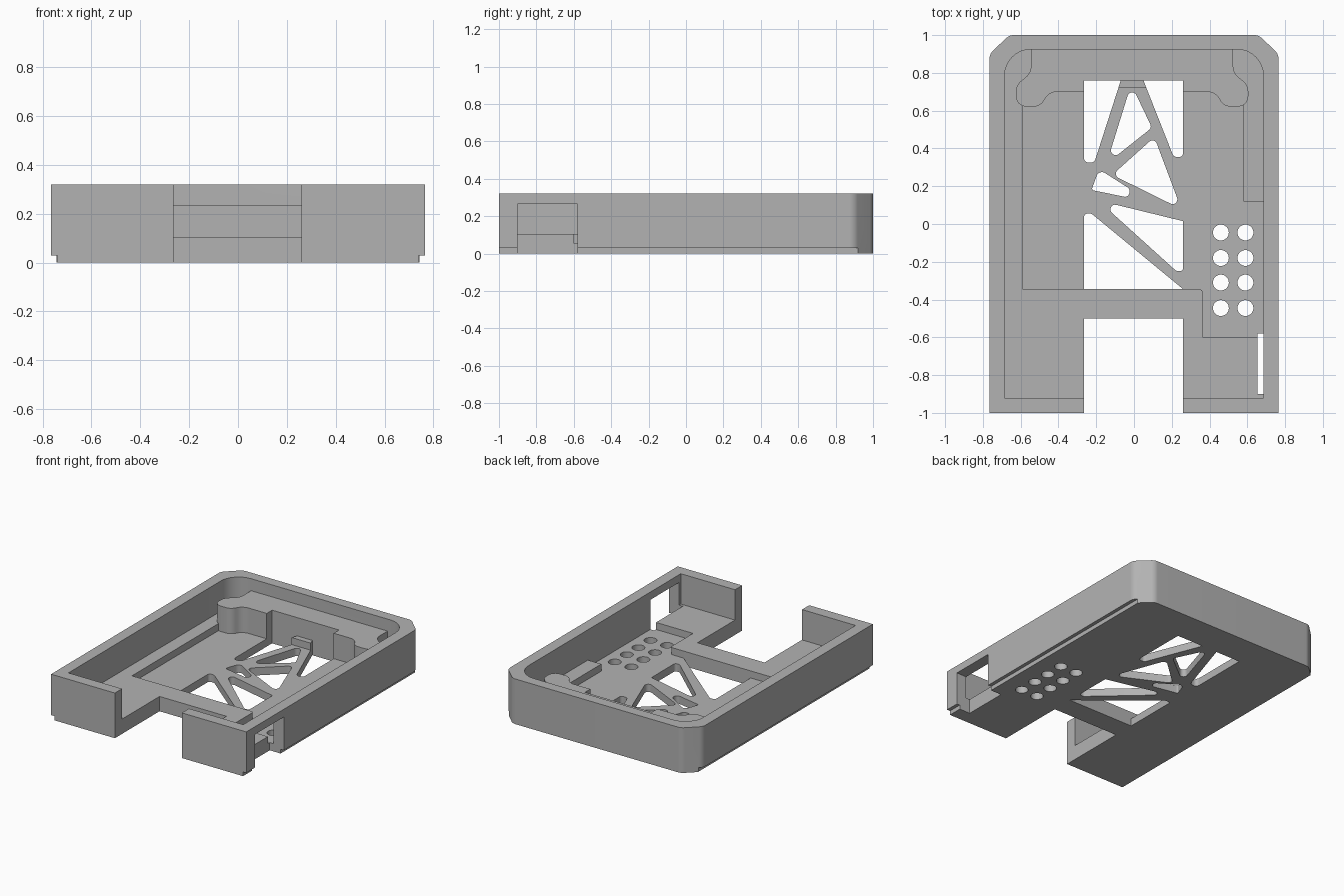
import bpy
import bmesh
import math
from mathutils import Vector

cube = bpy.data.objects.get("Cube")
if cube:
    bpy.data.objects.remove(cube, do_unlink=True)

GREY = (0.45, 0.45, 0.45, 1.0)
grey = bpy.data.materials.new("plain grey")
grey.use_nodes = True
grey.diffuse_color = GREY
grey.node_tree.nodes["Principled BSDF"].inputs["Base Color"].default_value = GREY


def fillet(corners, steps=8):
    """Outline from (x, y) or (x, y, radius) corners, with round arcs."""
    outline = []
    n = len(corners)
    for i, c in enumerate(corners):
        p = Vector(c[:2])
        if len(c) < 3:
            outline.append(p)
            continue
        a = Vector(corners[i - 1][:2]) - p
        b = Vector(corners[(i + 1) % n][:2]) - p
        limit = 0.48 * min(a.length, b.length)
        u, v = a.normalized(), b.normalized()
        half = u.angle(v) / 2
        t = min(c[2] / math.tan(half), limit)
        r = t * math.tan(half)
        centre = p + (u + v).normalized() * (r / math.sin(half))
        start = (p + u * t - centre).normalized()
        end = (p + v * t - centre).normalized()
        for k in range(steps + 1):
            outline.append(centre + start.slerp(end, k / steps) * r)
    return outline


def prism(name, corners, z0, z1):
    bm = bmesh.new()
    face = bm.faces.new([bm.verts.new((p.x, p.y, z0)) for p in fillet(corners)])
    top = bmesh.ops.extrude_face_region(bm, geom=[face])["geom"]
    moved = [g for g in top if isinstance(g, bmesh.types.BMVert)]
    bmesh.ops.translate(bm, vec=(0, 0, z1 - z0), verts=moved)
    bmesh.ops.recalc_face_normals(bm, faces=bm.faces)
    mesh = bpy.data.meshes.new(name)
    bm.to_mesh(mesh)
    bm.free()
    mesh.materials.append(grey)
    obj = bpy.data.objects.new(name, mesh)
    bpy.context.collection.objects.link(obj)
    return obj


def box(x0, x1, y0, y1):
    return [(x0, y0), (x1, y0), (x1, y1), (x0, y1)]


def combine(target, tool, operation="DIFFERENCE"):
    """Apply a boolean with the tool, then discard the tool."""
    mod = target.modifiers.new("combine", "BOOLEAN")
    mod.operation = operation
    mod.solver = "EXACT"
    mod.object = tool
    bpy.context.view_layer.objects.active = target
    bpy.ops.object.modifier_apply(modifier=mod.name)
    bpy.data.objects.remove(tool, do_unlink=True)


def cut(name, corners, z0, z1):
    combine(case, prism(name, corners, z0, z1))


LOW, HIGH = -0.1, 0.5
TOP, SHELF, FLOOR, BLOCK = 0.32, 0.105, 0.055, 0.235
SLOT_L, SLOT_R = -0.265, 0.26

# Outer shell with softened chamfers on the two back corners
case = prism("case", [(-0.765, -1), (0.765, -1),
                      (0.765, 0.9, 0.06), (0.66, 1, 0.06),
                      (-0.66, 1, 0.06), (-0.765, 0.9, 0.06)], 0, TOP)

# Main cavity down to the shelf, then the deeper recess and side pocket
cut("cavity", [(-0.685, -0.92), (0.685, -0.92),
               (0.685, 0.925, 0.14), (-0.685, 0.925, 0.14)], SHELF, HIGH)
cut("recess", [(-0.59, -0.345), (0.365, -0.345, 0.02), (0.365, -0.6),
               (0.685, -0.6), (0.685, 0.12), (0.58, 0.12),
               (0.58, 0.72), (-0.59, 0.72)], FLOOR, 0.2)

# Raised block along the back wall with a rounded lobe at each end
lobe = [(-0.545, 0.96), (-0.545, 0.80, 0.08), (-0.625, 0.735, 0.07),
        (-0.625, 0.622, 0.075), (-0.495, 0.622, 0.06), (-0.45, 0.70, 0.08)]
other_lobe = [(-0.02 - c[0], *c[1:]) for c in reversed(lobe)]
middle = [(SLOT_L, 0.70), (SLOT_L, 0.76), (SLOT_R, 0.76), (SLOT_R, 0.70)]
combine(case, prism("back_block", lobe + middle + other_lobe, 0.03, BLOCK), "UNION")

# Front slot
cut("front_slot", box(SLOT_L, SLOT_R, -1.1, -0.5), LOW, HIGH)

# Floor windows, leaving the diagonal struts between them
R = 0.025
windows = [
    [(SLOT_L, 0.76), (-0.07, 0.76), (-0.21, 0.325, R), (SLOT_L, 0.325, R)],
    [(0.05, 0.76), (SLOT_R, 0.76), (SLOT_R, 0.355, 0.02), (0.21, 0.355, R)],
    [(-0.015, 0.74, R), (-0.145, 0.32, R), (0.095, 0.51, R)],
    [(0.108, 0.46, R), (-0.115, 0.26, R), (0.25, 0.08, R)],
    [(-0.185, 0.29, 0.03), (-0.02, 0.185, R), (-0.03, 0.14, R), (-0.225, 0.18, 0.01)],
    [(-0.19, 0.125, R), (SLOT_R, 0.015), (SLOT_R, -0.25, 0.02), (0.225, -0.25, R)],
    [(SLOT_L, 0.055, 0.02), (-0.225, 0.055, R), (SLOT_R, -0.345), (SLOT_L, -0.345)],
]
for outline in windows:
    cut("floor_window", outline, LOW, SHELF)

# Two columns of round vent holes
for x in (0.46, 0.59):
    for y in (-0.045, -0.18, -0.31, -0.445):
        ring = [(x + 0.042 * math.cos(k * math.tau / 32),
                 y + 0.042 * math.sin(k * math.tau / 32)) for k in range(32)]
        cut("vent_hole", ring, LOW, SHELF)

# Opening in the side wall, under the rim
cut("side_opening", box(0.655, 0.9, -0.9, -0.58), LOW, 0.265)

# Rebate along the lower edge of both long sides
for x0, x1 in ((-0.9, -0.74), (0.74, 0.9)):
    cut("edge_rebate", box(x0, x1, -1.1, 0.92), LOW, 0.03)

# Smooth the curved walls and keep hard edges
bpy.ops.object.select_all(action="DESELECT")
case.select_set(True)
bpy.context.view_layer.objects.active = case
bpy.ops.object.shade_smooth_by_angle(angle=math.radians(30))
